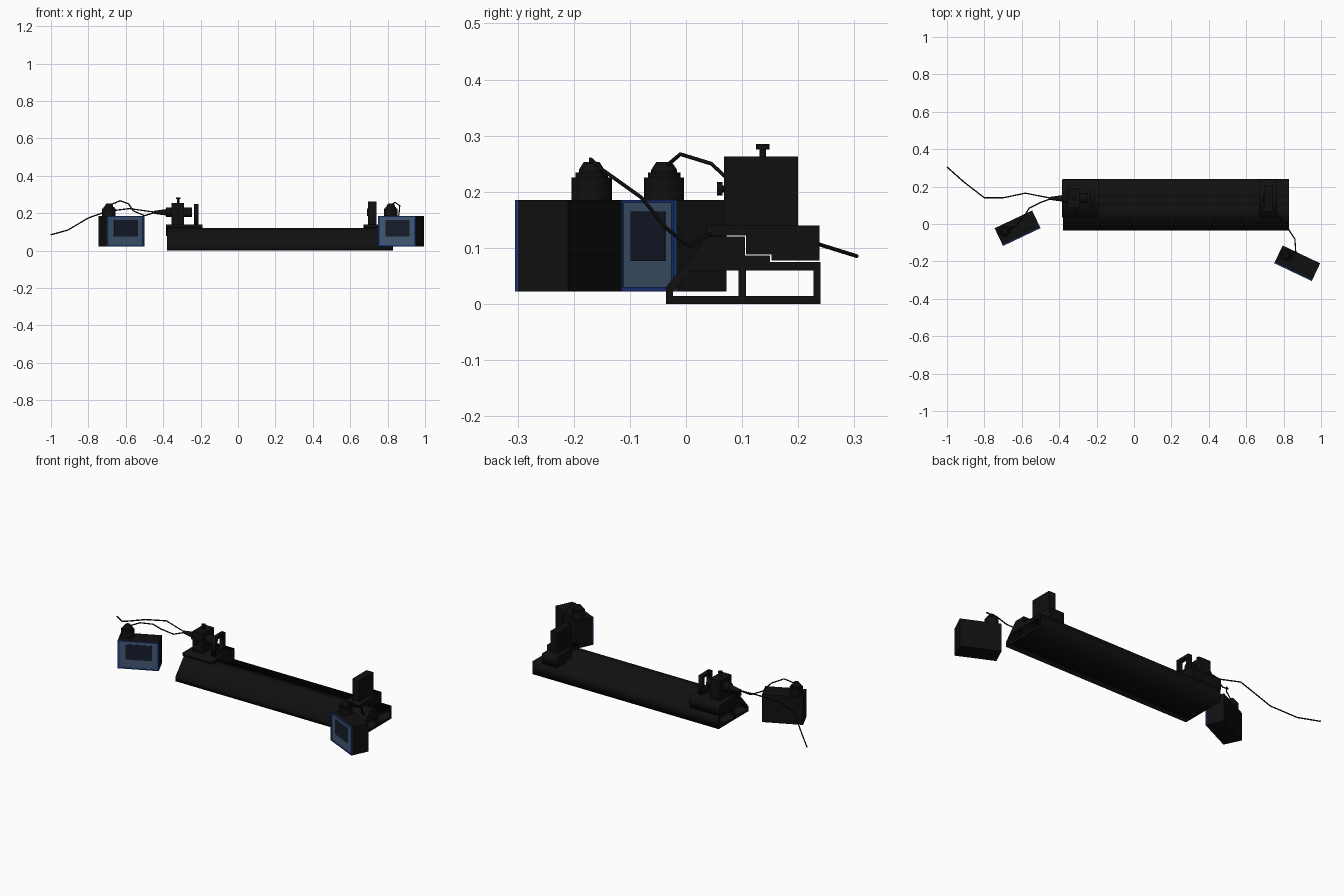
import bpy, bmesh
from math import radians, pi
from mathutils import Matrix, Vector

if "Cube" in bpy.data.objects:
    bpy.data.objects.remove(bpy.data.objects["Cube"])


def material(name, rgb):
    m = bpy.data.materials.new(name)
    m.diffuse_color = (*rgb, 1)
    m.use_nodes = True
    m.node_tree.nodes["Principled BSDF"].inputs["Base Color"].default_value = m.diffuse_color
    return m


BLACK = material("black", (0.005, 0.005, 0.005))
BLUE = material("blue_trim", (0.012, 0.04, 0.2))
PANEL = material("panel", (0.055, 0.1, 0.17))
SCREEN = material("screen", (0.008, 0.012, 0.025))


def finish(name, bm, mat, matrix=Matrix()):
    me = bpy.data.meshes.new(name)
    bm.to_mesh(me)
    bm.free()
    me.materials.append(mat)
    ob = bpy.data.objects.new(name, me)
    ob.matrix_world = matrix
    bpy.context.collection.objects.link(ob)
    return ob


def box(name, lo, hi, mat=BLACK, matrix=Matrix()):
    lo, hi = Vector(lo), Vector(hi)
    size = hi - lo
    bm = bmesh.new()
    bmesh.ops.create_cube(bm, size=1, matrix=Matrix.Translation((lo + hi) / 2) @ Matrix.Diagonal((*size, 1)))
    return finish(name, bm, mat, matrix)


def lathe(name, profile, matrix, n=24):
    """Revolve (radius, height) pairs around local z and cap both ends."""
    bm = bmesh.new()
    rings = []
    for r, h in profile:
        rings.append([bm.verts.new(Matrix.Rotation(2 * pi * i / n, 3, 'Z') @ Vector((r, 0, h))) for i in range(n)])
    for a, b in zip(rings, rings[1:]):
        for i in range(n):
            j = (i + 1) % n
            bm.faces.new((a[i], a[j], b[j], b[i]))
    bm.faces.new(rings[0][::-1])
    bm.faces.new(rings[-1])
    ob = finish(name, bm, BLACK, matrix)
    bpy.context.view_layer.objects.active = ob
    ob.select_set(True)
    bpy.ops.object.shade_smooth_by_angle(angle=radians(30))
    ob.select_set(False)
    return ob


def extrusion(name, loops, x0, x1):
    """Filled (y, z) outline with holes, extruded along x."""
    cu = bpy.data.curves.new(name, 'CURVE')
    cu.dimensions = '2D'
    cu.fill_mode = 'BOTH'
    cu.extrude = (x1 - x0) / 2
    for pts in loops:
        s = cu.splines.new('POLY')
        s.points.add(len(pts) - 1)
        for p, (y, z) in zip(s.points, pts):
            p.co = (y, z, 0, 1)
        s.use_cyclic_u = True
    cu.materials.append(BLACK)
    ob = bpy.data.objects.new(name, cu)
    ob.matrix_world = Matrix(((0, 0, 1, (x0 + x1) / 2), (1, 0, 0, 0), (0, 1, 0, 0), (0, 0, 0, 1)))
    bpy.context.collection.objects.link(ob)
    return ob


def cable(name, pts):
    cu = bpy.data.curves.new(name, 'CURVE')
    cu.dimensions = '3D'
    cu.bevel_depth = 0.0035
    cu.bevel_resolution = 2
    cu.use_fill_caps = True
    s = cu.splines.new('POLY')
    s.points.add(len(pts) - 1)
    for p, c in zip(s.points, pts):
        p.co = (*c, 1)
    cu.materials.append(BLACK)
    ob = bpy.data.objects.new(name, cu)
    bpy.context.collection.objects.link(ob)


# Hollow bench rail with a sloping front
extrusion("bench_rail", [
    [(-.036, 0), (.24, 0), (.24, .075), (.15, .075), (.15, .086), (.105, .086), (.105, .12), (.04, .12), (-.036, .03)],
    [(-.023, .014), (.094, .014), (.094, .06), (.01, .06), (-.023, .022)],
    [(.107, .014), (.227, .014), (.227, .06), (.107, .06)]], -.38, .83)

# Carriages straddling the ridge
for name, x0, x1 in (("source_carriage", -.385, -.23), ("aperture_carriage", -.245, -.19),
                     ("detector_carriage", .67, .765)):
    extrusion(name, [[(.036, .122), (.107, .122), (.107, .088), (.152, .088), (.152, .0775),
                      (.238, .0775), (.238, .14), (.036, .14)]], x0, x1)

AXIS_Y, AXIS_Z = .137, .205
along_x = Matrix.Rotation(pi / 2, 4, 'Y')


def on_axis(x):
    return Matrix.Translation((x, AXIS_Y, AXIS_Z)) @ along_x


# Light source: block, barrel with tapered cable boot, adjusting screws
box("source_block", (-.355, .085, .13), (-.29, .19, .255))
lathe("source_barrel", [(.008, -.13), (.017, -.065), (.026, -.065), (.026, .075)], on_axis(-.32))
screw = [(.006, 0), (.006, .02), (.012, .02), (.012, .03)]
lathe("top_screw", screw, Matrix.Translation((-.32, AXIS_Y, .255)), 12)
lathe("side_screw", screw, Matrix.Translation((-.32, .085, AXIS_Z)) @ Matrix.Rotation(pi / 2, 4, 'X'), 12)

# Aperture frame with square window
extrusion("aperture_frame", [
    [(.09, .138), (.184, .138), (.184, .25), (.09, .25)],
    [(.108, .17), (.166, .17), (.166, .235), (.108, .235)]], -.235, -.21)

# Detector block
box("detector_block", (.695, .068, .135), (.74, .2, .263))
lathe("detector_opening_ring", [(.02, -.006), (.02, .002)], on_axis(.695))


# Display meters
def meter(side, centre, angle):
    m = Matrix.Translation(centre) @ Matrix.Rotation(radians(angle), 4, 'Z')
    w, d, z0, z1 = .111, .0525, .022, .185
    box(side + "_meter_body", (-w, -d + .006, z0), (w, d, z1), BLACK, m)
    # raised blue border, recessed panel and screen
    for part, lo, hi in (("left", (-w, z0), (-w + .01, z1)), ("right", (w - .01, z0), (w, z1)),
                         ("bottom", (-w + .01, z0), (w - .01, z0 + .008)),
                         ("top", (-w + .01, z1 - .005), (w - .01, z1))):
        box(f"{side}_meter_trim_{part}", (lo[0], -d, lo[1]), (hi[0], -d + .006, hi[1]), BLUE, m)
    box(side + "_meter_panel", (-w + .01, -d + .002, z0 + .008), (w - .01, -d + .006, z1 - .005), PANEL, m)
    box(side + "_meter_screen", (-.068, -d + .0005, .077), (.074, -d + .002, .165), SCREEN, m)
    # stepped cable plug on top
    lathe(side + "_meter_plug", [(.036, 0), (.036, .04), (.029, .04), (.029, .049), (.023, .049),
                                 (.023, .054), (.014, .068)], m @ Matrix.Translation((-.068, .014, z1)))


meter("left", (-.6225, -.0225, 0), 25.4)
meter("right", (.8725, -.21, 0), -25.4)

# Cables
cable("left_meter_cable", [(-.69, -.039, .24), (-.67, -.03, .25), (-.63, -.01, .267), (-.585, .045, .25),
                           (-.56, .085, .213), (-.5, .115, .187), (-.44, AXIS_Y, AXIS_Z)])
cable("supply_cable", [(-1, .305, .085), (-.91, .225, .11), (-.8, .14, .175), (-.7, .14, .21),
                       (-.58, .165, .225), (-.44, AXIS_Y, AXIS_Z)])
cable("right_meter_cable", [(.817, -.168, .245), (.84, -.17, .258), (.865, -.15, .24), (.86, -.08, .19),
                            (.83, -.035, .135), (.815, .005, .103), (.765, .045, .125)])
